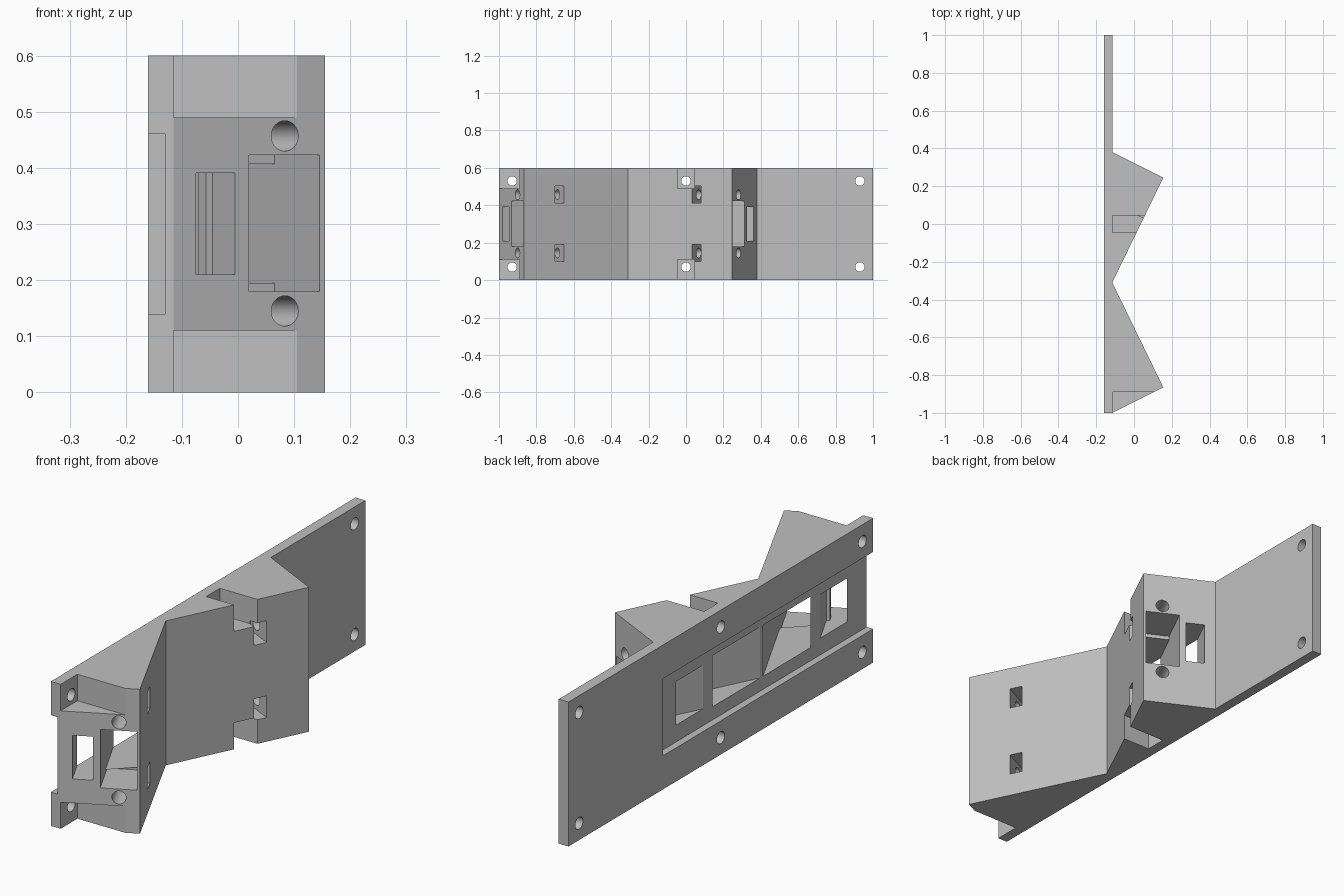
import bpy, bmesh, math
from mathutils import Vector

cube = bpy.data.objects.get("Cube")
if cube:
    bpy.data.objects.remove(cube, do_unlink=True)

HEIGHT = 0.6
MIRROR_Y = -0.31            # the two wedges mirror about this line
TIP = Vector((0.155, -0.865))
ALONG = Vector((-0.27, -0.135)).normalized()   # along the short face, tip to plate
INTO = Vector((-0.135, 0.27)).normalized()     # into the wedge, square to that face

grey = bpy.data.materials.new("light grey")
grey.use_nodes = True
colour = (0.53, 0.53, 0.53, 1)
grey.diffuse_color = colour
grey.node_tree.nodes["Principled BSDF"].inputs["Base Color"].default_value = colour


def prism(name, points, z0, z1):
    """Extrude an outline in x and y from z0 to z1."""
    bm = bmesh.new()
    face = bm.faces.new([bm.verts.new((p[0], p[1], z0)) for p in points])
    ext = bmesh.ops.extrude_face_region(bm, geom=[face])
    top = [v for v in ext["geom"] if isinstance(v, bmesh.types.BMVert)]
    bmesh.ops.translate(bm, verts=top, vec=(0, 0, z1 - z0))
    bmesh.ops.recalc_face_normals(bm, faces=bm.faces)
    mesh = bpy.data.meshes.new(name)
    bm.to_mesh(mesh)
    bm.free()
    obj = bpy.data.objects.new(name, mesh)
    bpy.context.collection.objects.link(obj)
    return obj


def rod(name, start, end, radius):
    """A cylinder between two points."""
    start, end = Vector(start), Vector(end)
    axis = end - start
    bpy.ops.mesh.primitive_cylinder_add(
        vertices=32, radius=radius, depth=axis.length,
        location=(start + end) / 2, rotation=axis.to_track_quat("Z", "Y").to_euler())
    bpy.context.object.name = name
    return bpy.context.object


def cut(cutter):
    """Subtract a cutter from the bracket and discard it."""
    mod = bracket.modifiers.new("cut", "BOOLEAN")
    mod.operation, mod.solver, mod.object = "DIFFERENCE", "EXACT", cutter
    bpy.context.view_layer.objects.active = bracket
    bpy.ops.object.modifier_apply(modifier=mod.name)
    bpy.data.objects.remove(cutter, do_unlink=True)


def box(x0, x1, y0, y1):
    return [(x0, y0), (x1, y0), (x1, y1), (x0, y1)]


def wedge_point(a, t, flip):
    """Wedge coordinates: a along the short face, t into the wedge."""
    p = TIP + ALONG * a + INTO * t
    return (p.x, 2 * MIRROR_Y - p.y) if flip else (p.x, p.y)


# Plate with two wedges
bracket = prism("bracket", [(-0.16, -1), (-0.115, -1), TIP, (-0.115, MIRROR_Y),
                            (0.155, 0.245), (-0.115, 0.38), (-0.115, 1), (-0.16, 1)],
                0, HEIGHT)
bracket.data.materials.append(grey)

# Long recess in the back, open at the front end
cut(prism("recess", box(-0.3, -0.13, -1.1, 0.38), 0.14, 0.46))

# Screw clearance notches and screw holes, top and bottom
for z0, z1, hole_z in ((-0.1, 0.11, 0.07), (0.49, 0.7, 0.53)):
    for y0, y1 in ((-1.1, -0.89), (-0.045, 0.045)):
        cut(prism("notch", box(-0.115, 0.4, y0, y1), z0, z1))
    for y in (-0.93, 0, 0.93):
        cut(rod("screw_hole", (-0.3, y, hole_z), (-0.1, y, hole_z), 0.025))

# Openings in each wedge
for flip in (False, True):
    def outline(pairs):
        return [wedge_point(a, t, flip) for a, t in pairs]

    # Large socket, narrowing behind its front part
    cut(prism("socket", outline(box(0.011, 0.151, -0.05, 0.179)), 0.18, 0.423))
    cut(prism("socket_rear", outline(box(0.011, 0.151, 0.1, 0.75)), 0.195, 0.407))
    # Small slot with a catch ridge on one wall
    cut(prism("slot", outline([(0.179, -0.05), (0.257, -0.05), (0.257, 0.4), (0.179, 0.4),
                               (0.179, 0.12), (0.192, 0.12), (0.192, 0.09), (0.179, 0.09)]),
              0.21, 0.391))
    # Bolt holes with nut pockets
    for z in (0.145, 0.457):
        start, end = wedge_point(0.08, -0.05, flip), wedge_point(0.08, 0.32, flip)
        cut(rod("bolt_hole", (*start, z), (*end, z), 0.027))
        cut(prism("nut_pocket", outline(box(-0.05, 0.125, 0.183, 0.238)), z - 0.045, z + 0.045))

# Smooth round holes, sharp edges elsewhere
bpy.ops.object.select_all(action="DESELECT")
bracket.select_set(True)
bpy.context.view_layer.objects.active = bracket
bpy.ops.object.shade_smooth_by_angle(angle=math.radians(25))
